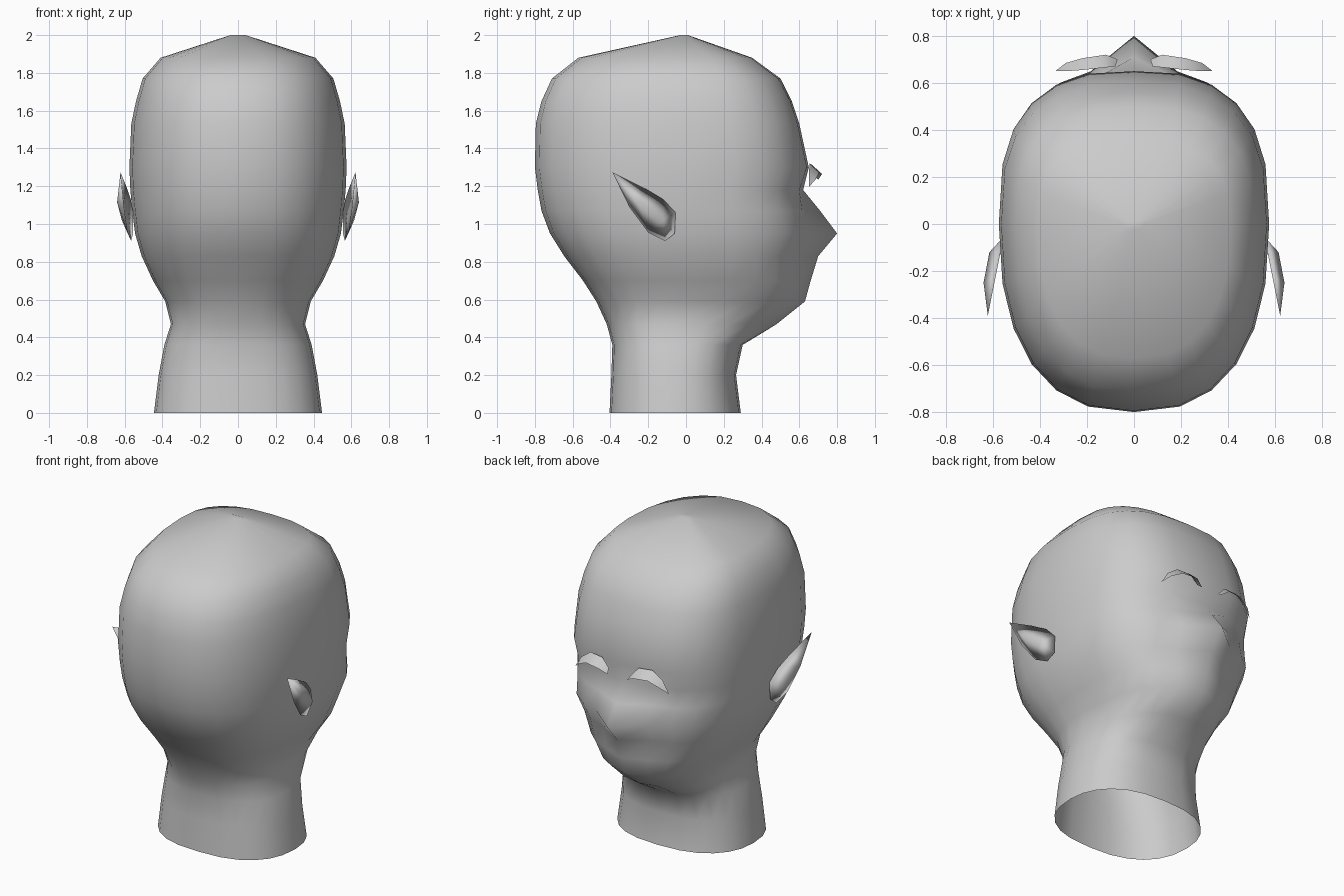
import bpy, bmesh, math
from mathutils import Vector

old = bpy.data.objects.get("Cube")
if old:
    bpy.data.objects.remove(old, do_unlink=True)

# One plain grey for the whole bust
grey = bpy.data.materials.new("plain grey")
grey.use_nodes = True
colour = (0.6, 0.6, 0.6, 1)
grey.diffuse_color = colour
grey.node_tree.nodes["Principled BSDF"].inputs["Base Color"].default_value = colour


def make_object(name, bm, recalc=True):
    """Turn a bmesh into a smooth shaded object."""
    if recalc:
        bmesh.ops.recalc_face_normals(bm, faces=bm.faces)
    mesh = bpy.data.meshes.new(name)
    bm.to_mesh(mesh)
    bm.free()
    mesh.materials.append(grey)
    for poly in mesh.polygons:
        poly.use_smooth = True
    obj = bpy.data.objects.new(name, mesh)
    bpy.context.collection.objects.link(obj)
    return obj


def signed_power(value, exponent):
    return math.copysign(abs(value) ** exponent, value)


# Head and neck: height, half width, back, cheek front, centre line front
SECTIONS = [
    (0.0, 0.445, -0.405, 0.29, 0.29),
    (0.2, 0.42, -0.395, 0.265, 0.265),
    (0.36, 0.39, -0.39, 0.30, 0.30),
    (0.47, 0.355, -0.42, 0.47, 0.48),
    (0.59, 0.385, -0.475, 0.60, 0.63),
    (0.7, 0.45, -0.545, 0.61, 0.66),
    (0.83, 0.51, -0.645, 0.61, 0.70),
    (0.95, 0.545, -0.72, 0.665, 0.80),
    (1.07, 0.56, -0.765, 0.63, 0.71),
    (1.18, 0.57, -0.785, 0.615, 0.62),
    (1.3, 0.575, -0.8, 0.655, 0.65),
    (1.53, 0.565, -0.795, 0.605, 0.60),
    (1.65, 0.54, -0.765, 0.565, 0.56),
    (1.77, 0.505, -0.71, 0.50, 0.50),
    (1.88, 0.41, -0.57, 0.35, 0.35),
    (2.0, 0.04, -0.03, 0.01, 0.01),
]
SIDES = 24


def build_head():
    bm = bmesh.new()
    rings = []
    for z, width, back, cheek, centre in SECTIONS:
        middle = -0.05 if z < 0.5 else 0.0
        front_power = 0.9 if z < 0.65 else 0.7
        ring = []
        for i in range(SIDES):
            angle = math.tau * i / SIDES
            x = width * signed_power(math.sin(angle), 0.8)
            c = math.cos(angle)
            if i == 0:
                y = centre
            elif c > 0:
                y = middle + (cheek - middle) * c ** front_power
            else:
                y = middle + (back - middle) * abs(c) ** 0.85
            ring.append(bm.verts.new((x, y, z)))
        rings.append(ring)
    for low, high in zip(rings, rings[1:]):
        for i in range(SIDES):
            j = (i + 1) % SIDES
            bm.faces.new((low[j], low[i], high[i], high[j]))
    bm.faces.new(reversed(rings[-1]))
    return make_object("head_and_neck", bm, recalc=False)


# Pointed ear: outline in y and z, running from the tip round the lobe
EAR_OUTLINE = [
    (-0.39, 1.275), (-0.3, 1.09), (-0.2, 0.955), (-0.11, 0.91),
    (-0.06, 0.95), (-0.055, 1.06), (-0.12, 1.13), (-0.22, 1.19),
]


def build_ear(name, side):
    bm = bmesh.new()

    def vert(x, y, z):
        return bm.verts.new((side * x, y, z))

    rim = [vert(0.555 - 0.2 * (y + 0.055), y, z) for y, z in EAR_OUTLINE]
    # Raised outer shell and a shallow hollow behind it
    tip_end, lobe_end = Vector((0.64, -0.25, 1.115)), Vector((0.615, -0.12, 1.02))
    for lift in (0.0, -0.035):
        a = vert(tip_end.x + lift, tip_end.y, tip_end.z)
        b = vert(lobe_end.x + lift, lobe_end.y, lobe_end.z)
        count = len(rim)
        for i in range(count):
            j = (i + 1) % count
            near_tip = i in (0, 1, 6, 7)
            bm.faces.new((rim[i], rim[j], a if near_tip else b))
        bm.faces.new((rim[2], b, a))
        bm.faces.new((rim[6], a, b))
    return make_object(name, bm)


# Eyebrow: an arched strip leaning out from the brow
BROW_UPPER = [(0.08, 0.67, 1.26), (0.13, 0.665, 1.315), (0.22, 0.655, 1.32), (0.29, 0.65, 1.27)]
BROW_LOWER = [(0.07, 0.70, 1.235), (0.12, 0.72, 1.265), (0.22, 0.705, 1.27), (0.29, 0.685, 1.235)]
BROW_TIP = (0.335, 0.65, 1.195)


def build_eyebrow(name, side):
    bm = bmesh.new()

    def row(points):
        return [bm.verts.new((side * x, y, z)) for x, y, z in points]

    upper, lower = row(BROW_UPPER), row(BROW_LOWER)
    tip = row([BROW_TIP])[0]
    faces = [(upper[i], upper[i + 1], lower[i + 1], lower[i]) for i in range(len(upper) - 1)]
    faces.append((upper[-1], tip, lower[-1]))
    for face in faces:
        bm.faces.new(face if side < 0 else face[::-1])
    bm.normal_update()
    # Make the strip face outwards
    if sum(f.normal.y for f in bm.faces) < 0:
        bmesh.ops.reverse_faces(bm, faces=bm.faces)
    return make_object(name, bm, recalc=False)


build_head()
for label, side in (("left", 1), ("right", -1)):
    build_ear(label + "_ear", side)
    build_eyebrow(label + "_eyebrow", side)
